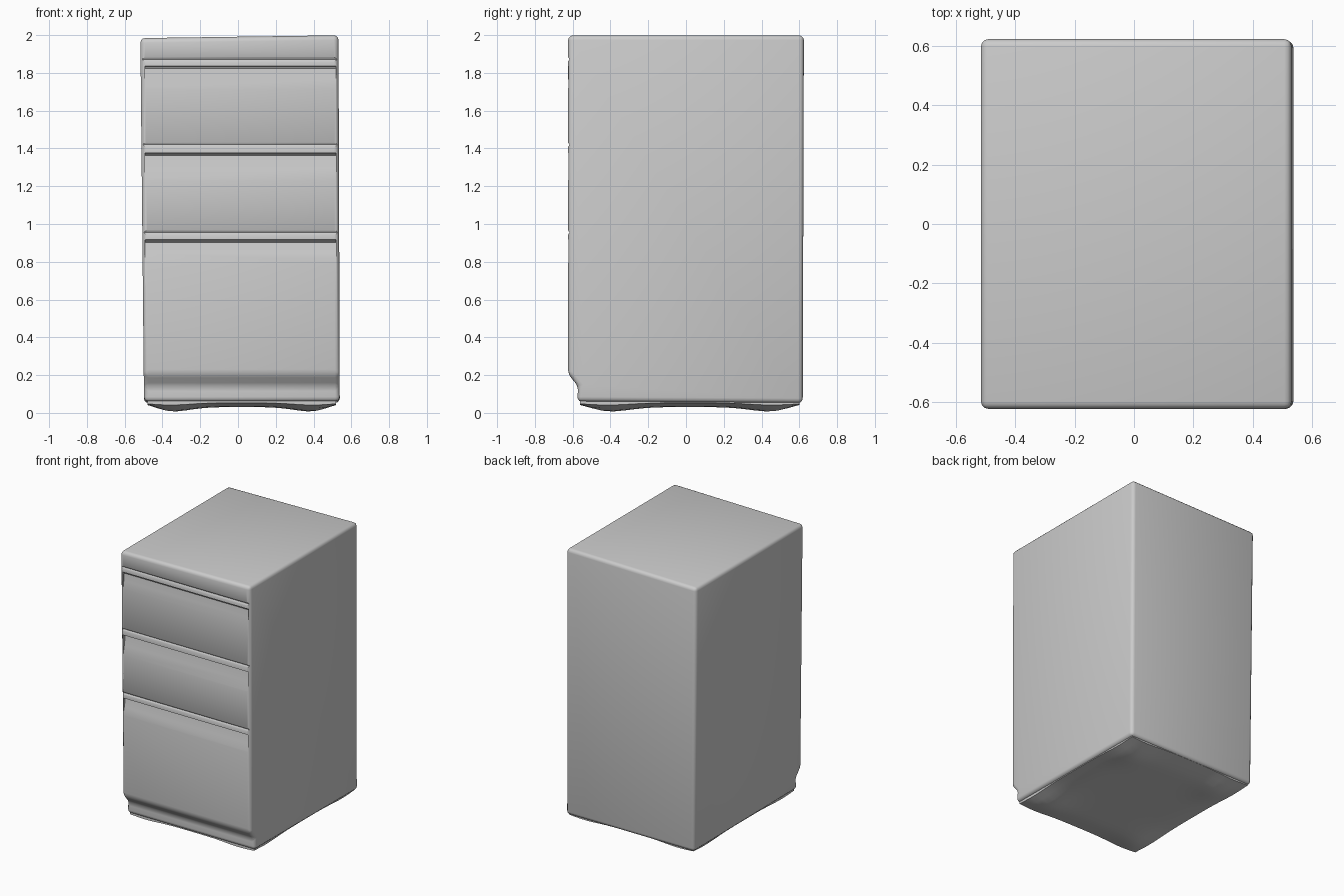
import bpy, bmesh, math

if "Cube" in bpy.data.objects:
    bpy.data.objects.remove(bpy.data.objects["Cube"])


def new_object(name, bm):
    bmesh.ops.recalc_face_normals(bm, faces=bm.faces)
    mesh = bpy.data.meshes.new(name)
    bm.to_mesh(mesh)
    bm.free()
    ob = bpy.data.objects.new(name, mesh)
    bpy.context.collection.objects.link(ob)
    return ob


def extrude_profile(name, profile, x0, x1):
    """Closed solid from a (y, z) profile swept along x."""
    bm = bmesh.new()
    face = bm.faces.new([bm.verts.new((x0, y, z)) for y, z in profile])
    ext = bmesh.ops.extrude_face_region(bm, geom=[face])["geom"]
    for v in ext:
        if isinstance(v, bmesh.types.BMVert):
            v.co.x = x1
    return new_object(name, bm)


def bevel(ob, width, segments):
    m = ob.modifiers.new("round", "BEVEL")
    m.width, m.segments = width, segments
    m.limit_method, m.angle_limit = "ANGLE", math.radians(30)


def boolean(ob, other, operation):
    m = ob.modifiers.new(operation.lower(), "BOOLEAN")
    m.object, m.operation, m.solver = other, operation, "EXACT"


# Cabinet body with recessed plinth at the front
body = extrude_profile("cabinet_body", [
    (-0.624, 1.99), (0.624, 1.99), (0.618, 0.052), (-0.577, 0.06),
    (-0.570, 0.14), (-0.624, 0.205)], -0.5, 0.5)
for v in body.data.vertices:
    top = v.co.z / 2
    if v.co.x < 0:
        v.co.x = -0.497 - 0.020 * top
        v.co.z -= 0.006 * top
    else:
        v.co.x = 0.539 - 0.007 * top
        v.co.z += 0.009 * top
bevel(body, 0.025, 3)

# Sagging underside with low foot bulges near the corners
bm = bmesh.new()
bmesh.ops.create_grid(bm, x_segments=20, y_segments=20, size=1)
for v in bm.verts:
    u, w = v.co.x, v.co.y
    edge = min(1, 4 * (1 - max(abs(u), abs(w))))
    foot = math.exp(-((abs(u) - 0.75) ** 2 + (abs(w) - 0.75) ** 2) / 0.08)
    v.co = (0.02 + 0.5 * u, 0.02 + 0.58 * w, 0.053 - 0.022 * edge - 0.025 * foot)
ext = bmesh.ops.extrude_face_region(bm, geom=bm.faces[:])["geom"]
for v in ext:
    if isinstance(v, bmesh.types.BMVert):
        v.co.z = 0.11
base = new_object("underside_cutter", bm)
boolean(body, base, "UNION")

# Finger pulls: sloped scoops below each drawer's upper edge
helpers = [base]
for z, height, depth in [(1.835, 0.12, 0.015), (1.375, 0.145, 0.026), (0.915, 0.125, 0.026)]:
    y = -0.624
    pull = extrude_profile("pull_cutter", [
        (y + depth, z - 0.012), (y + depth * 0.5, z), (y - 0.04, z + 0.008),
        (y - 0.04, z - height), (y, z - height), (y + depth * 0.6, z - height * 0.55)],
        -0.492, 0.518)
    boolean(body, pull, "DIFFERENCE")
    helpers.append(pull)

# Thin gaps between the drawers
for z in (1.872, 1.42, 0.955):
    gap = extrude_profile("gap_cutter", [
        (-0.66, z + 0.011), (-0.624, z + 0.011), (-0.617, z),
        (-0.624, z - 0.011), (-0.66, z - 0.011)], -0.6, 0.6)
    boolean(body, gap, "DIFFERENCE")
    helpers.append(gap)

# Apply the modifiers, drop the cutters and smooth
bpy.ops.object.select_all(action="DESELECT")
body.select_set(True)
bpy.context.view_layer.objects.active = body
bpy.ops.object.convert(target="MESH")
for h in helpers:
    bpy.data.objects.remove(h)
bpy.ops.object.shade_smooth_by_angle(angle=math.radians(35))
